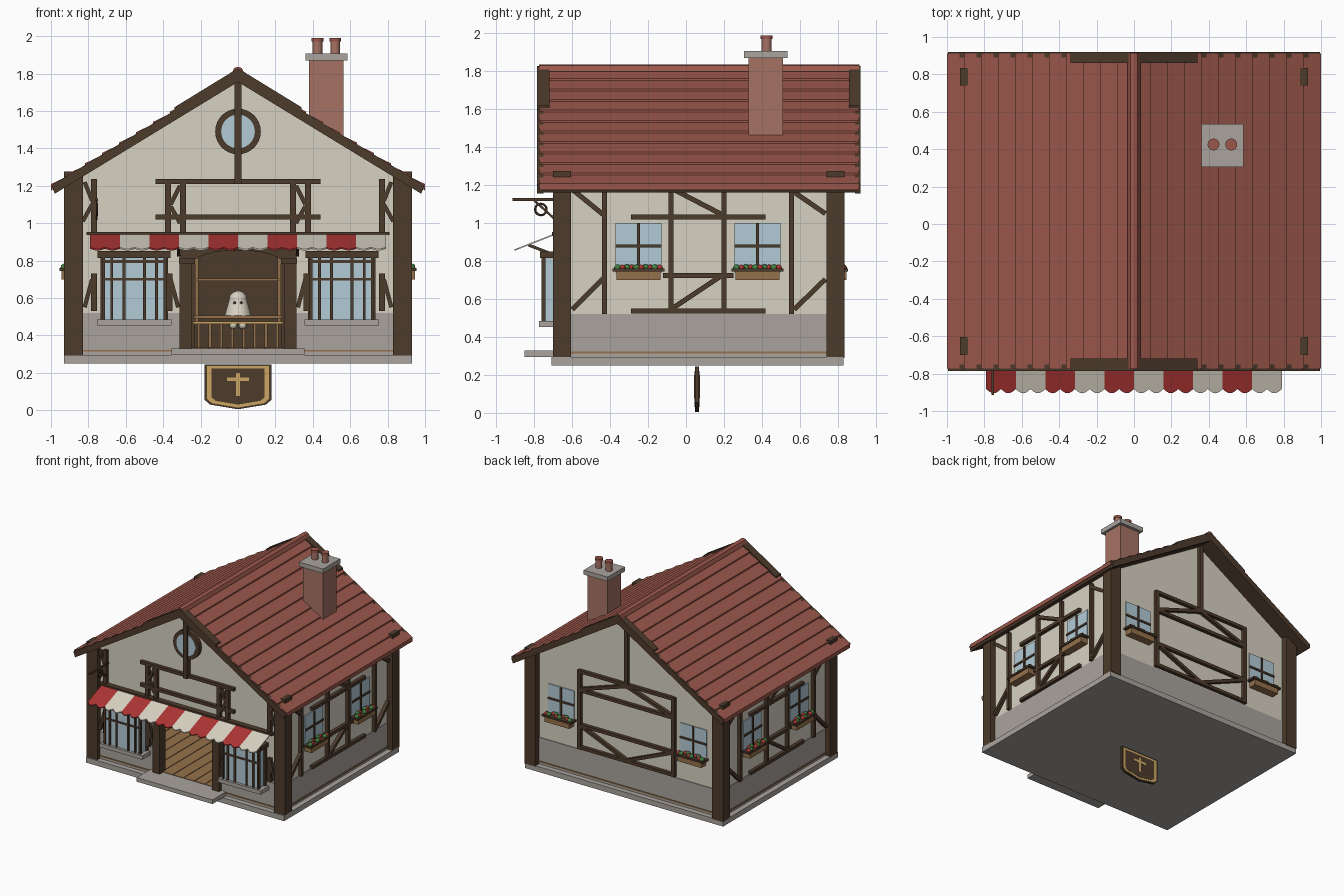
import bpy, bmesh, math
from mathutils import Vector

if "Cube" in bpy.data.objects:
    bpy.data.objects.remove(bpy.data.objects["Cube"])

def material(name, r, g, b):
    m = bpy.data.materials.new(name)
    m.diffuse_color = (r, g, b, 1)
    m.use_nodes = True
    m.node_tree.nodes["Principled BSDF"].inputs["Base Color"].default_value = m.diffuse_color
    return m

CREAM = material("cream plaster", .68, .64, .54)
STONE = material("grey stone", .40, .37, .34)
WOOD = material("dark timber", .075, .043, .025)
ROOF = material("roof tile", .33, .095, .07)
GLASS = material("window blue", .45, .60, .68)
TAN = material("tan wood", .30, .165, .07)
RED = material("red cloth", .42, .035, .035)
GOLD = material("gold trim", .60, .38, .12)
BRICK = material("chimney brick", .38, .17, .13)
GREEN = material("leaf green", .05, .20, .05)

# Planes that 2D profiles are drawn on; d is the distance outward
PLANES = {
    "front": lambda u, v, d: (u, -.66 - d, v),
    "back": lambda u, v, d: (u, .78 + d, v),
    "right": lambda u, v, d: (.88 + d, u, v),
    "left": lambda u, v, d: (-.88 - d, u, v),
    "y": lambda u, v, d: (u, d, v),
    "x": lambda u, v, d: (d, u, v),
    "awning": lambda u, v, d: (u, -.70 - v * .205, .938 - v * .08 + d),
}

def finish(name, bm, mat, recalc=True):
    if recalc:
        bmesh.ops.recalc_face_normals(bm, faces=bm.faces)
    me = bpy.data.meshes.new(name)
    bm.to_mesh(me)
    bm.free()
    me.materials.append(mat)
    ob = bpy.data.objects.new(name, me)
    bpy.context.collection.objects.link(ob)
    return ob

def prism(name, mat, plane, pts, d0, d1):
    f = PLANES[plane]
    bm = bmesh.new()
    a = [bm.verts.new(f(u, v, d0)) for u, v in pts]
    b = [bm.verts.new(f(u, v, d1)) for u, v in pts]
    bm.faces.new(a)
    bm.faces.new(b[::-1])
    for i in range(len(a)):
        j = (i + 1) % len(a)
        bm.faces.new((a[i], b[i], b[j], a[j]))
    return finish(name, bm, mat)

def rect(name, mat, plane, u0, u1, v0, v1, d0, d1):
    return prism(name, mat, plane, [(u0, v0), (u1, v0), (u1, v1), (u0, v1)], d0, d1)

def box(name, mat, x0, x1, y0, y1, z0, z1):
    return rect(name, mat, "y", x0, x1, z0, z1, y0, y1)

def beam(name, plane, a, b, w=.026, d0=-.005, d1=.028, mat=WOOD):
    a, b = Vector(a), Vector(b)
    t = (b - a).normalized()
    n = Vector((-t.y, t.x)) * w / 2
    prism(name, mat, plane, [a - n, b - n, b + n, a + n], d0, d1)

def cylinder(name, mat, a, b, r0, r1, seg=16):
    a, b = Vector(a), Vector(b)
    bm = bmesh.new()
    bmesh.ops.create_cone(bm, cap_ends=True, segments=seg, radius1=r0, radius2=r1, depth=(b - a).length)
    for f in bm.faces:
        f.smooth = len(f.verts) == 4
    ob = finish(name, bm, mat)
    ob.location = (a + b) / 2
    ob.rotation_euler = (b - a).to_track_quat('Z', 'Y').to_euler()

def balls(name, mat, centres, r):
    bm = bmesh.new()
    for c in centres:
        vs = bmesh.ops.create_icosphere(bm, subdivisions=2, radius=r)["verts"]
        bmesh.ops.translate(bm, verts=vs, vec=Vector(c))
    for f in bm.faces:
        f.smooth = True
    finish(name, bm, mat)

def top(x):
    return 1.815 - .61 * abs(x)

# Foundation, step and floor
box("foundation", STONE, -.93, .93, -.71, .83, .25, .295)
box("front_step", STONE, -.355, .355, -.85, -.64, .295, .33)
box("floor_edge", TAN, -.892, .892, -.672, .792, .313, .323)
for i in range(17):
    box("floor_plank", TAN, -.85 + i * .1, -.756 + i * .1, -.655, .76, .31, .334)

# Walls: front has the doorway cut into its outline
eave = top(.88) - .04
prism("front_wall", CREAM, "front", [(-.88, .29), (-.31, .29), (-.31, .86), (.31, .86), (.31, .29),
      (.88, .29), (.88, eave), (0, 1.775), (-.88, eave)], -.04, 0)
prism("back_wall", CREAM, "back", [(-.88, .29), (.88, .29), (.88, eave), (0, 1.775), (-.88, eave)], -.04, 0)
rect("back_stone", STONE, "back", -.88, .88, .29, .52, -.01, .006)
for side in ("left", "right"):
    rect(side + "_wall", CREAM, side, -.66, .78, .29, eave, -.04, 0)
    rect(side + "_stone", STONE, side, -.66, .78, .29, .52, -.01, .006)
for s in (-1, 1):
    rect("front_stone", STONE, "front", s * .31, s * .88, .29, .52, -.01, .006)
    for y in (-.70, .74):
        box("corner_post", WOOD, s * .83, s * .93, y, y + .095, .29, 1.275)

# Roof: stepped tile rows over a timber deck, with edge boards
ROWS = 11
for s in (-1, 1):
    pts = [(0, 1.78)]
    for i in range(ROWS):
        x0, x1 = i / ROWS, (i + 1) / ROWS
        pts += [(s * x0, top(x0) - .008), (s * x1, top(x1) + .004)]
    pts.append((s, top(1) - .03))
    prism("roof_tiles", ROOF, "y", pts, -.772, .912)
    prism("roof_deck", WOOD, "y", [(0, 1.785), (s * .99, top(.99) - .03), (s * .98, top(.98) - .055), (0, 1.76)], -.765, .905)
    for y0, y1 in ((-.785, -.75), (.89, .92)):
        prism("edge_board", WOOD, "y", [(0, 1.81), (s * .995, top(.995) - .005),
              (s * .98, top(.98) - .06), (0, 1.755)], y0, y1)
    for y0, y1 in ((-.785, -.72), (.86, .92)):
        prism("gable_cap", WOOD, "y", [(0, 1.828), (s * .34, top(.34) + .012),
              (s * .34, top(.34) - .02), (0, 1.79)], y0, y1)
prism("ridge_cap", ROOF, "y", [(-.035, 1.80), (-.02, 1.83), (0, 1.836), (.02, 1.83), (.035, 1.80)], -.775, .915)

# Chimney
box("chimney", BRICK, .38, .565, .33, .51, 1.38, 1.87)
box("chimney_cap", STONE, .36, .585, .305, .535, 1.87, 1.908)
for x in (.425, .52):
    cylinder("chimney_pot", BRICK, (x, .425, 1.90), (x, .425, 1.975), .026, .026)
    cylinder("chimney_pot_rim", ROOF, (x, .425, 1.97), (x, .425, 1.99), .032, .032)

# Small windows with flower boxes
def window(wall, u):
    f = PLANES[wall]
    rect("window_glass", GLASS, wall, u - .122, u + .122, .74, 1.0, -.005, .008)
    beam("window_bar", wall, (u, .74), (u, 1.0), .016, 0, .016)
    beam("window_bar", wall, (u - .122, .88), (u + .122, .88), .016, 0, .016)
    rect("flower_box", TAN, wall, u - .115, u + .115, .70, .748, 0, .065)
    rect("flower_box_rim", WOOD, wall, u - .138, u + .138, .745, .76, 0, .075)
    spots = [f(u - .11 + i * .0245, .764, .035 + .014 * (-1) ** (i // 2)) for i in range(10)]
    balls("leaves", GREEN, spots[::2], .02)
    balls("flowers", RED, spots[1::2], .018)

# Side wall timbers
for wall in ("left", "right"):
    for u in (-.25, .377):
        window(wall, u)
    for u in (-.43, .555):
        beam("side_stud", wall, (u, .52), (u, 1.2))
    for u in (-.08, .2):
        beam("side_stud", wall, (u, .54), (u, 1.2))
    for v in (.538, 1.032):
        beam("side_rail", wall, (-.29, v), (.42, v))
    beam("side_rail", wall, (-.12, .725), (.25, .725))
    for a, b in (((-.59, 1.17), (-.43, 1.04)), ((-.60, .545), (-.43, .715)), ((.56, 1.17), (.735, 1.05)),
                 ((.57, .545), (.735, .705)), ((-.07, 1.18), (.2, 1.04)), ((-.08, .545), (.19, .725))):
        beam("side_brace", wall, a, b)

# Back wall timbers
for s in (-1, 1):
    window("back", s * .62)
    beam("back_stud", "back", (s * .44, .53), (s * .44, 1.2), .032)
for v in (.545, .735, 1.03, 1.19):
    beam("back_rail", "back", (-.44, v), (.44, v))
beam("back_king_post", "back", (0, 1.19), (0, 1.77), .035)
for s in (-1, 1):
    beam("back_brace", "back", (0, 1.18), (s * .43, 1.04))
    beam("back_brace", "back", (0, .55), (s * .43, .73))

# Front wall timbers and round gable window
beam("king_post", "front", (0, 1.21), (0, 1.78), .036, 0, .05)
for v in (1.223, 1.032):
    beam("front_rail", "front", (-.44, v), (.44, v), .026)
beam("awning_rail", "front", (-.81, .945), (.81, .945), .018, 0, .045)
cylinder("round_window_frame", WOOD, (0, -.65, 1.49), (0, -.695, 1.49), .122, .122, 32)
cylinder("round_window_glass", GLASS, (0, -.65, 1.49), (0, -.699, 1.49), .09, .09, 32)
for s in (-1, 1):
    for u in (.295, .375, .77):
        beam("front_stud", "front", (s * u, .94), (s * u, 1.235), .032)
    beam("front_stud", "front", (s * .77, .53), (s * .77, .73), .03)
    beam("front_stud", "front", (s * .365, .53), (s * .365, .73), .03)
    for a, b in (((.82, 1.22), (.78, 1.12)), ((.83, 1.01), (.78, 1.10)), ((.82, .55), (.78, .70)),
                 ((.31, 1.2), (.36, 1.1)), ((.31, 1.0), (.36, 1.09)), ((.32, .55), (.36, .70))):
        beam("front_brace", "front", (s * a[0], a[1]), (s * b[0], b[1]), .022)

    # Bay windows
    x0, x1 = s * .555 - .165, s * .555 + .165
    box("bay_glass", GLASS, x0, x1, -.752, -.655, .48, .82)
    for x in (x0, x0 + .045, s * .555 - .055, s * .555 + .055, x1 - .045, x1):
        box("bay_bar", WOOD, x - .008, x + .008, -.762, -.74, .48, .82)
    for z in (.70, .795):
        box("bay_rail", WOOD, x0, x1, -.76, -.74, z - .007, z + .007)
    for x in (x0, x1):
        box("bay_side", WOOD, x - .015, x + .015, -.685, -.655, .48, .82)
    box("bay_head", WOOD, x0 - .03, x1 + .03, -.77, -.655, .815, .85)
    box("bay_sill", STONE, x0 - .035, x1 + .035, -.775, -.655, .452, .485)

    # Doorway posts and awning struts
    box("door_post", WOOD, s * .245, s * .312, -.70, -.62, .33, .80)
    box("door_post_head", WOOD, s * .23, s * .315, -.71, -.62, .785, .81)
    beam("awning_strut", "x", (-.83, .885), (-.69, .83), .016, s * .31, s * .325)

# Arched door head
arch = [(.245 * math.cos(t * math.pi / 12), .78 + .075 * math.sin(t * math.pi / 12)) for t in range(13)]
prism("door_arch", WOOD, "front", [(-.312, .78), (-.312, .875), (.312, .875), (.312, .78)] + arch, -.03, .035)

# Scalloped striped awning
W = .158
for i in range(10):
    x = -.79 + i * W
    edge = [(x + W * k / 12, .89 + .11 * abs(math.sin(k * math.pi / 6))) for k in range(13)]
    prism("awning_stripe", CREAM if i % 2 else RED, "awning", [(x + W, 0), (x, 0)] + edge, -.004, .004)

# Sign bracket
box("bracket_arm", WOOD, -.762, -.748, -.915, -.66, 1.118, 1.132)
beam("bracket_brace", "x", (-.80, 1.12), (-.69, 1.02), .012, -.76, -.75)
bpy.ops.mesh.primitive_torus_add(major_segments=20, minor_segments=6, major_radius=.03, minor_radius=.006,
                                 location=(-.755, -.765, 1.072), rotation=(0, math.pi / 2, 0))
bpy.context.object.name = "bracket_ring"
bpy.context.object.data.materials.append(WOOD)

# Shield sign: timber board, gold border and cross on both faces
def shield(k):
    half = [(.178, .245), (.178, .055), (.15, .03), (0, .005)]
    pts = half + [(-x, z) for x, z in half[-2::-1]]
    return [(x * k, .13 + (z - .13) * k) for x, z in pts]
for name, mat, k, d in (("sign_board", WOOD, 1, .010), ("sign_border", GOLD, .93, .0115), ("sign_panel", WOOD, .80, .013)):
    prism(name, mat, "y", shield(k), .058 - d, .058 + d)
box("sign_cross_upright", GOLD, -.011, .011, .043, .073, .075, .20)
box("sign_cross_arm", GOLD, -.06, .06, .043, .073, .155, .176)

# Booth inside: backdrop, shelf frame and railed counter
box("booth_back", WOOD, -.45, .45, .55, .58, .33, 1.0)
for x in (-.22, .22):
    box("shelf_upright", TAN, x - .01, x + .01, .52, .55, .33, .95)
box("shelf", TAN, -.22, .22, .48, .55, .69, .705)
box("counter_panel", WOOD, -.235, .235, .30, .32, .33, .46)
box("counter_top", GOLD, -.24, .24, .27, .34, .46, .475)
box("counter_step", TAN, -.235, .235, .34, .50, .49, .505)
for i in range(8):
    x = -.21 + i * .06
    box("counter_baluster", TAN, x - .007, x + .007, .285, .30, .334, .46)

# Hooded shopkeeper
cylinder("hood", CREAM, (0, .4, .505), (0, .4, .60), .072, .045, 20)
balls("head", CREAM, [(0, .4, .59)], .05)
balls("hands", CREAM, [(-.025, .29, .455), (.025, .29, .455)], .022)
balls("eyes", WOOD, [(-.018, .352, .575), (.018, .352, .575)], .008)
